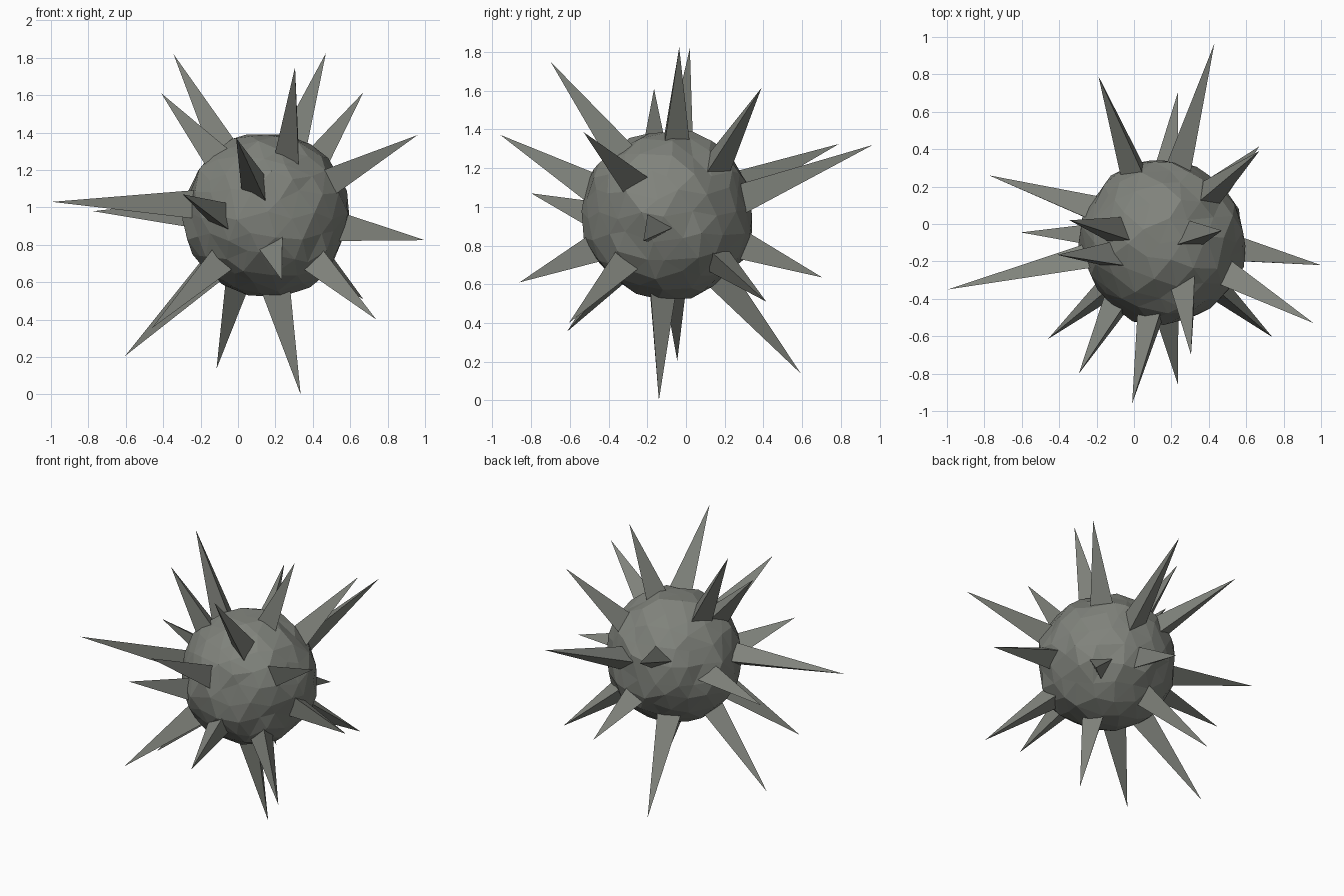
import bpy, bmesh, random
from mathutils import Vector, Matrix, noise

if "Cube" in bpy.data.objects:
    bpy.data.objects.remove(bpy.data.objects["Cube"])

random.seed(4)
CENTRE = Vector((0.155, -0.095, 0.957))
RADIUS = 0.45

stone = bpy.data.materials.new("grey_stone")
stone.diffuse_color = (0.215, 0.225, 0.20, 1)
stone.use_nodes = True
stone.node_tree.nodes["Principled BSDF"].inputs["Base Color"].default_value = stone.diffuse_color


def finish(bm, name):
    mesh = bpy.data.meshes.new(name)
    bm.to_mesh(mesh)
    bm.free()
    mesh.materials.append(stone)
    obj = bpy.data.objects.new(name, mesh)
    bpy.context.collection.objects.link(obj)
    return obj


# Core: faceted ball with an uneven surface
bm = bmesh.new()
bmesh.ops.create_icosphere(bm, subdivisions=3, radius=RADIUS)
for v in bm.verts:
    n = v.co.normalized()
    side = Vector([random.uniform(-1, 1) for _ in range(3)]) * 0.03
    v.co = (v.co + side).normalized() * (RADIUS + 0.008 * noise.noise(n * 5)
                                         + random.uniform(-0.022, 0.006))
    v.co += CENTRE
finish(bm, "core")

# Spikes: tip positions, leaning slightly off the line from the core centre
TIPS = [
    (-0.345, 0.02, 1.82), (-0.41, -0.165, 1.61), (0.305, -0.70, 1.75),
    (0.47, -0.035, 1.825), (0.67, 0.39, 1.615), (0.96, -0.53, 1.387),
    (1.0, -0.22, 0.825), (0.74, -0.605, 0.40), (0.67, 0.415, 0.51),
    (0.335, -0.14, 0.0), (-0.115, 0.595, 0.137), (-0.605, -0.045, 0.205),
    (-0.46, -0.615, 0.355), (-0.775, 0.26, 0.98), (-0.995, -0.35, 1.03),
    (-0.295, -0.80, 1.07), (-0.01, -0.96, 1.372), (0.235, -0.86, 0.61),
    (-0.19, 0.79, 1.325), (0.43, 0.965, 1.32), (0.235, 0.705, 0.635),
]
# Sideways shift of the root, by spike number
LEAN = {
    1: (-0.03, 0, 0), 2: (0, -0.06, 0), 3: (0.08, 0, 0), 5: (0.02, 0.05, -0.03),
    10: (-0.03, -0.03, 0), 11: (-0.035, 0, 0), 14: (0, 0.02, 0),
    15: (0, -0.01, 0.04), 16: (-0.03, 0, -0.08), 17: (0.025, 0, -0.05),
    20: (0, 0, -0.05),
}


def spike(tip, number):
    tip = Vector(tip)
    out = (tip - CENTRE).normalized()
    root = out * RADIUS + Vector(LEAN.get(number, (0, 0, 0)))
    root = CENTRE + root.normalized() * (RADIUS - 0.05)
    axis = (tip - root).normalized()
    # One flat side looks to the front, or sideways when the spike itself does
    look = Vector((0, -1, 0)) if abs(axis.y) < 0.6 else Vector((1, 0, 0))
    y = -(look - axis * look.dot(axis)).normalized()
    turn = Matrix((y.cross(axis), y, axis)).transposed()
    bm = bmesh.new()
    bmesh.ops.create_cone(bm, segments=3, radius1=0.089, radius2=0,
                          depth=(tip - root).length, cap_ends=True)
    bmesh.ops.remove_doubles(bm, verts=bm.verts, dist=1e-5)
    for v in bm.verts:
        v.co = turn @ v.co + (root + tip) / 2
    bmesh.ops.recalc_face_normals(bm, faces=bm.faces)
    finish(bm, f"spike_{number:02d}")


for i, tip in enumerate(TIPS, 1):
    spike(tip, i)
